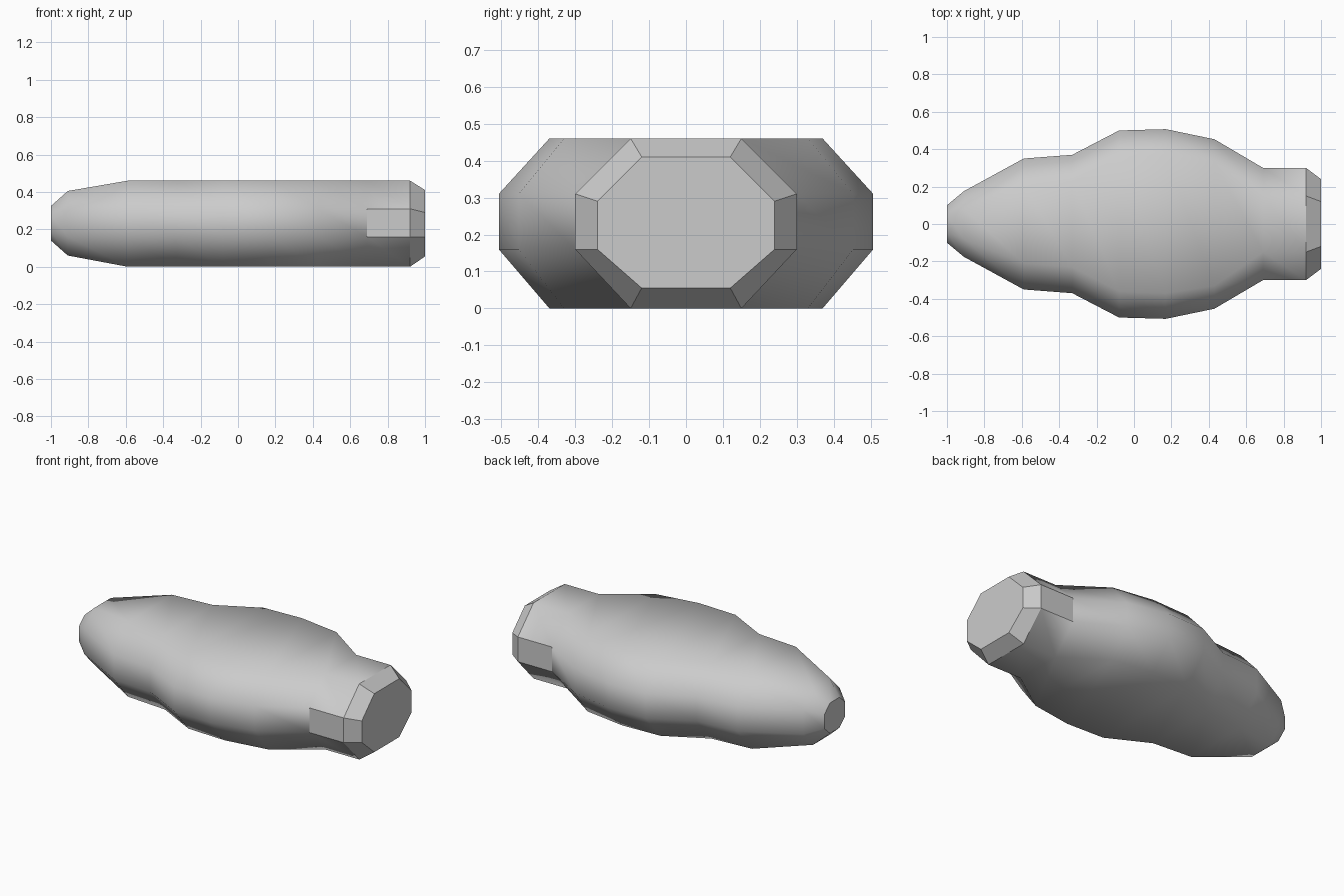
import bpy, bmesh

if "Cube" in bpy.data.objects:
    bpy.data.objects.remove(bpy.data.objects["Cube"])

# stations along the body: x, half width, flat-top half width, bottom z, side low z, side high z, top z
stations = [
    (-1.00, 0.10, 0.045, 0.14, 0.19, 0.275, 0.325),
    (-0.91, 0.175, 0.08, 0.06, 0.16, 0.31, 0.405),
    (-0.59, 0.35, 0.21, 0.00, 0.16, 0.31, 0.46),
    (-0.33, 0.37, 0.23, 0.00, 0.16, 0.31, 0.46),
    (-0.08, 0.50, 0.36, 0.00, 0.16, 0.31, 0.46),
    (0.17, 0.507, 0.37, 0.00, 0.16, 0.31, 0.46),
    (0.43, 0.453, 0.33, 0.00, 0.16, 0.31, 0.46),
    (0.69, 0.30, 0.15, 0.00, 0.16, 0.31, 0.46),
    (0.92, 0.30, 0.15, 0.00, 0.16, 0.31, 0.46),
    (1.00, 0.24, 0.12, 0.055, 0.16, 0.29, 0.41),
]


def octagon(bm, x, w, t, z0, z1, z2, z3):
    """One eight-sided cross-section, starting at the lower front side."""
    pts = [(-w, z1), (-t, z0), (t, z0), (w, z1), (w, z2), (t, z3), (-t, z3), (-w, z2)]
    return [bm.verts.new((x, y, z)) for y, z in pts]


# lofted octagonal body
bm = bmesh.new()
rings = [octagon(bm, *s) for s in stations]
last = len(rings) - 2
flat = []
for k, (a, b) in enumerate(zip(rings, rings[1:])):
    for i in range(8):
        j = (i + 1) % 8
        f = bm.faces.new((a[i], a[j], b[j], b[i]))
        f.smooth = True
        # right-end bevel facets and the flat side panels beside it
        if k == last or (k == last - 1 and i in (3, 7)):
            flat.append(f)

# end caps
flat += [bm.faces.new(rings[0]), bm.faces.new(rings[-1])]
bmesh.ops.recalc_face_normals(bm, faces=bm.faces)
for f in flat:
    f.smooth = False
    for e in f.edges:
        e.smooth = False

mesh = bpy.data.meshes.new("faceted_body")
bm.to_mesh(mesh)
bm.free()
body = bpy.data.objects.new("faceted_body", mesh)
bpy.context.collection.objects.link(body)
